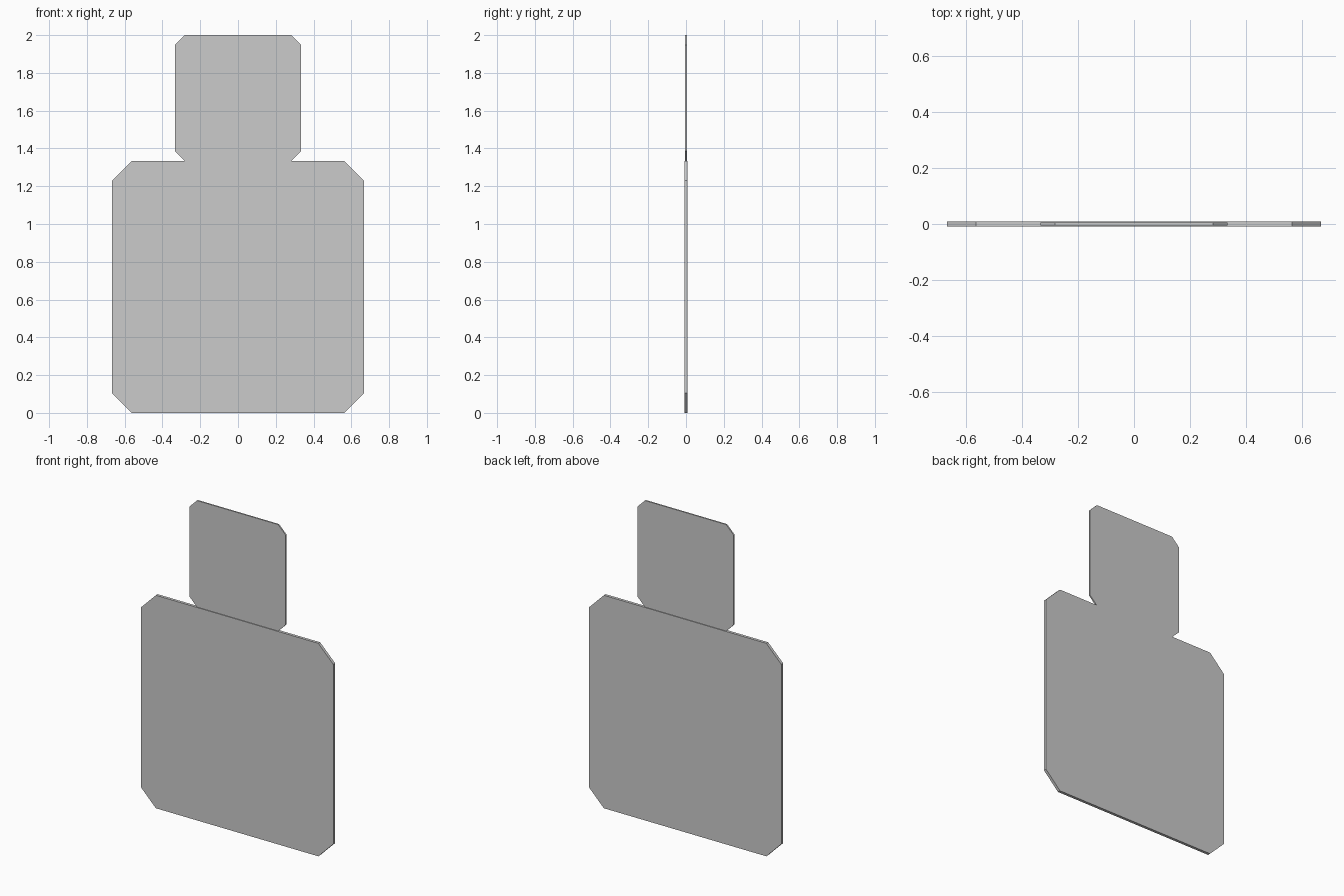
import bpy
import bmesh

if "Cube" in bpy.data.objects:
    bpy.data.objects.remove(bpy.data.objects["Cube"])


def chamfered_panel(name, size, thickness, chamfer, base_z):
    """Upright square panel with clipped corners, extruded along y."""
    h, c = size / 2, size / 2 - chamfer
    profile = [(c, -h), (h, -c), (h, c), (c, h), (-c, h), (-h, c), (-h, -c), (-c, -h)]
    bm = bmesh.new()
    face = bm.faces.new([bm.verts.new((x, -thickness / 2, z + h + base_z)) for x, z in profile])
    ext = bmesh.ops.extrude_face_region(bm, geom=[face], use_keep_orig=True)
    moved = [v for v in ext["geom"] if isinstance(v, bmesh.types.BMVert)]
    bmesh.ops.translate(bm, verts=moved, vec=(0, thickness, 0))
    bmesh.ops.recalc_face_normals(bm, faces=bm.faces)
    mesh = bpy.data.meshes.new(name)
    bm.to_mesh(mesh)
    bm.free()
    obj = bpy.data.objects.new(name, mesh)
    bpy.context.collection.objects.link(obj)
    return obj


# Large lower panel and a half-scale copy standing on its top edge
body = 4 / 3
for name, scale, base_z in (("body_panel", 1.0, 0.0), ("head_panel", 0.5, body)):
    chamfered_panel(name, body * scale, 0.018 * scale, 0.104 * scale, base_z)
